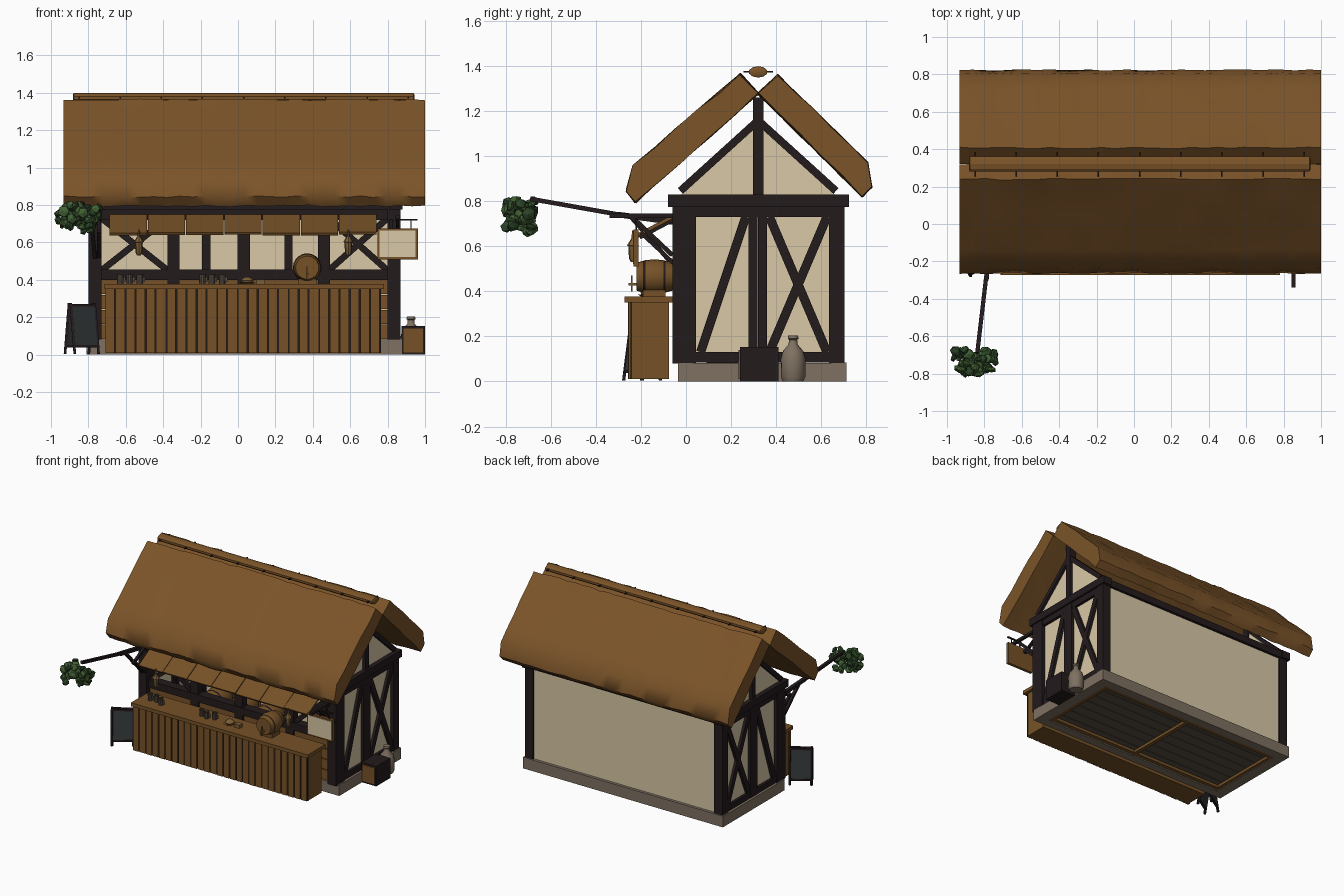
import bpy, bmesh, math, random
from mathutils import Vector, Matrix

if "Cube" in bpy.data.objects:
    bpy.data.objects.remove(bpy.data.objects["Cube"])
random.seed(4)

def mat(name, r, g, b):
    m = bpy.data.materials.new(name)
    m.diffuse_color = (r, g, b, 1)
    m.use_nodes = True
    m.node_tree.nodes["Principled BSDF"].inputs["Base Color"].default_value = m.diffuse_color
    return m

THATCH = mat("thatch", .198, .088, .022)
TIMBER = mat("dark timber", .017, .0105, .0115)
PLASTER = mat("cream plaster", .69, .58, .38)
WOOD = mat("brown wood", .18, .083, .020)
STONE = mat("stone", .21, .165, .12)
LEAF = mat("leaf green", .055, .12, .035)
DARKLEAF = mat("dark leaf green", .025, .06, .02)
SLATE = mat("slate", .032, .036, .037)
BRASS = mat("brass", .20, .11, .035)
PEWTER = mat("weathered brown", .095, .073, .052)

def finish(name, bm, m, smooth=0):
    bmesh.ops.recalc_face_normals(bm, faces=bm.faces)
    me = bpy.data.meshes.new(name)
    bm.to_mesh(me)
    bm.free()
    me.materials.append(m)
    ob = bpy.data.objects.new(name, me)
    bpy.context.collection.objects.link(ob)
    if smooth:
        bpy.ops.object.select_all(action='DESELECT')
        ob.select_set(True)
        bpy.context.view_layer.objects.active = ob
        bpy.ops.object.shade_smooth_by_angle(angle=math.radians(smooth))
    return ob

def box(name, x0, x1, y0, y1, z0, z1, m):
    bm = bmesh.new()
    M = Matrix.Translation(((x0+x1)/2, (y0+y1)/2, (z0+z1)/2)) @ Matrix.Diagonal((x1-x0, y1-y0, z1-z0, 1))
    bmesh.ops.create_cube(bm, size=1, matrix=M)
    return finish(name, bm, m)

def beam(name, p, q, across, w, d, m):
    """Bar from p to q; w is its size along 'across', d its other thickness."""
    p, q = Vector(p), Vector(q)
    u = (q-p).normalized()
    s = Vector(across)
    s = (s - u*s.dot(u)).normalized()
    t = u.cross(s)
    M = Matrix((s*w, t*d, q-p)).transposed().to_4x4()
    bm = bmesh.new()
    bmesh.ops.create_cube(bm, size=1, matrix=Matrix.Translation((p+q)/2) @ M)
    return finish(name, bm, m)

def lathe(name, prof, loc, m, axis='Z', seg=16, bands=()):
    bm = bmesh.new()
    rows = [[bm.verts.new((r*math.cos(a*math.tau/seg), r*math.sin(a*math.tau/seg), h)) for a in range(seg)] for r, h in prof]
    for k, (a, b) in enumerate(zip(rows, rows[1:])):
        for i in range(seg):
            f = bm.faces.new((a[i], a[(i+1) % seg], b[(i+1) % seg], b[i]))
            f.material_index = int(k in bands)
    bm.faces.new(rows[0])
    bm.faces.new(rows[-1])
    if axis != 'Z':
        bm.transform(Matrix.Rotation(math.pi/2, 4, 'X' if axis == 'Y' else 'Y'))
    bm.transform(Matrix.Translation(loc))
    ob = finish(name, bm, m, 35)
    ob.data.materials.append(TIMBER)
    return ob

# --- thatched roof slabs, loosely uneven along their length
def roof(name, prof):
    pts = []
    for a, b in zip(prof, prof[1:] + prof[:1]):
        n = 5 if (Vector(a)-Vector(b)).length > .4 else 1
        pts += [Vector(a).lerp(Vector(b), k/n) for k in range(n)]
    bm = bmesh.new()
    rows, nx = [], 28
    for i in range(nx+1):
        rows.append([bm.verts.new((-.932+1.932*i/nx, p.x+random.uniform(-.004, .004),
                                   p.y+random.uniform(-.005, .005))) for p in pts])
    for a, b in zip(rows, rows[1:]):
        for k in range(len(pts)):
            j = (k+1) % len(pts)
            bm.faces.new((a[k], a[j], b[j], b[k]))
    bm.faces.new(rows[0])
    bm.faces.new(rows[-1])
    finish(name, bm, THATCH, 52)

roof("front_roof", [(.32, 1.277), (.24, 1.364), (-.235, .955), (-.264, .845), (-.225, .795)])
roof("back_roof", [(.32, 1.277), (.407, 1.36), (.805, .97), (.824, .862), (.782, .82)])
ridge = lathe("ridge_roll", [(.03, -.913), (.042, -.908), (.042, .908), (.03, .913)], (0, 0, 0), THATCH, 'X', 10)
ridge.scale = (1, 1, .6)
ridge.location = (.03, .32, 1.373)
for i in range(9):
    x = -.85 + .22*i
    box("ridge_peg", x-.004, x+.004, .255, .385, 1.37, 1.378, TIMBER)

# --- stone plinth, floor and joists
for y0, y1, n in ((-.035, .03, "front"), (.645, .712, "back")):
    box(n+"_plinth", -.81, .88, y0, y1, 0, .085, STONE)
for x0, x1 in ((-.81, -.73), (.80, .88)):
    box("side_plinth", x0, x1, .03, .645, 0, .082, STONE)
for i in range(7):
    y = .03 + .088*i
    box("floor_plank", -.73, .80, y, y+.084, .025, .05, PEWTER)
for x in (-.72, .035, .78):
    box("floor_joist", x-.015, x+.015, .03, .645, .005, .025, WOOD)
for y in (.035, .61):
    box("long_joist", -.73, .80, y, y+.03, .005, .025, WOOD)

# --- end walls, mirrored about the middle of the house
CX = .035
def end(s):
    def ebox(n, d0, d1, y0, y1, z0, z1, m=TIMBER):
        a, b = sorted((CX+s*d0, CX+s*d1))
        box(n, a, b, y0, y1, z0, z1, m)
    def ebeam(n, y0, z0, y1, z1, w=.04):
        x = CX + s*.815
        beam(n, (x, y0, z0), (x, y1, z1), (1, 0, 0), .03, w, TIMBER)
    ebox("end_plaster", .79, .81, 0, .67, .09, .80, PLASTER)
    ebox("front_post", .765, .835, -.06, .045, .08, .775)
    ebox("back_post", .765, .835, .635, .702, .08, .775)
    ebox("middle_post", .78, .832, .278, .318, .085, .775)
    ebox("middle_post", .78, .832, .32, .36, .085, .775)
    ebox("end_sill", .775, .83, .04, .64, .085, .13)
    ebox("end_rail", .775, .83, .04, .64, .73, .775)
    ebox("end_tie_beam", .775, .845, -.08, .722, .775, .83)
    ebox("king_post", .78, .832, .298, .344, .83, 1.26)
    ebeam("brace", .265, .73, .065, .13)
    ebeam("brace", .37, .73, .625, .13)
    ebeam("brace", .625, .73, .37, .13)
    ebeam("gable_rafter", -.025, .845, .32, 1.158, .034)
    ebeam("gable_rafter", .665, .845, .32, 1.158, .034)
    bm = bmesh.new()
    tri = [bm.verts.new((CX+s*.79, y, z)) for y, z in ((-.02, .83), (.66, .83), (.32, 1.16))]
    r = bmesh.ops.extrude_face_region(bm, geom=[bm.faces.new(tri)])
    bmesh.ops.translate(bm, verts=[v for v in r["geom"] if isinstance(v, bmesh.types.BMVert)], vec=(s*.02, 0, 0))
    finish("gable_plaster", bm, PLASTER)
for s in (-1, 1):
    end(s)

# --- back wall
box("back_plaster", -.74, .81, .665, .69, .085, .78, PLASTER)
box("back_wall_plate", -.81, .88, .645, .71, .775, .825, TIMBER)
box("front_wall_plate", -.81, .88, -.06, .01, .775, .825, TIMBER)
for x in (-.17, .27):
    box("inner_stud", x-.022, x+.022, .64, .665, .05, .775, TIMBER)

# --- open front: boards, sill, posts and cross braces
for i in range(4):
    box("front_board", -.73, .80, -.02, .005, .085+.08*i, .16+.08*i, WOOD)
box("serving_sill", -.73, .80, -.04, .03, .40, .455, TIMBER)
box("front_rail", -.73, .80, -.04, .02, .72, .775, TIMBER)
for x in (-.345, .03, .46):
    box("front_stud", x-.033, x+.033, -.035, .02, .08, .775, TIMBER)
for x0, x1 in ((-.73, -.375), (.485, .80)):
    for a, b in ((x0, x1), (x1, x0)):
        beam("front_brace", (a, -.005, .45), (b, -.005, .73), (0, 1, 0), .03, .035, TIMBER)

# --- casks stored inside
CASK = [(.05, -.08), (.062, -.08), (.07, -.05), (.073, -.04), (.077, 0), (.073, .04), (.07, .05), (.062, .08), (.05, .08)]
for x in (-.28, -.06, .16):
    lathe("stored_cask", [(r*1.15, h*1.3) for r, h in CASK], (x, .16, .36), WOOD, 'Y', 16, (2, 5))
box("cask_rack", -.40, .28, .09, .23, .05, .275, TIMBER)

# --- counter with planked front
box("counter_core", -.70, .76, -.24, -.075, .01, .35, WOOD)
N = 27
for i in range(N):
    x = -.708 + i*1.472/N
    box("counter_plank", x, x+.0475, -.257+random.uniform(0, .004), -.24, .01, .35, WOOD)
    box("plank_gap", x+.0475, x+.0545, -.246, -.24, .01, .35, TIMBER)
box("counter_top", -.715, .78, -.272, -.06, .35, .377, WOOD)

# --- awning shingles and struts
for i in range(7):
    x = -.587 + .2045*i
    t = random.uniform(-.004, .004)
    beam("awning_panel", (x, -.04, .742), (x, -.215, .646+t), (1, 0, 0), .2, .014, WOOD)
for x in (-.745, .82):
    beam("awning_strut", (x, -.05, .52), (x, -.20, .66), (1, 0, 0), .02, .018, TIMBER)
    beam("awning_arm", (x, -.04, .725), (x, -.205, .638), (1, 0, 0), .02, .016, TIMBER)

# --- hanging lanterns
for x in (-.53, .59):
    lathe("lantern", [(.010, .53), (.018, .545), (.021, .60), (.027, .603), (.007, .635), (.004, .67)], (x, -.235, 0), BRASS, 'Z', 8)

# --- tapped cask, mugs and bread on the counter
lathe("counter_cask", CASK, (.37, -.14, .465), WOOD, 'Y', 20, (2, 5))
box("cask_cradle", .32, .42, -.19, -.09, .377, .405, WOOD)
box("tap", .364, .376, -.255, -.215, .425, .437, BRASS)
box("tap_handle", .366, .374, -.245, -.237, .40, .47, BRASS)
for x in (-.63, -.58, -.525, -.19, -.14, -.085):
    y = -.17 + random.uniform(-.03, .03)
    lathe("mug", [(.017, .377), (.018, .42), (.019, .428), (.014, .428), (.013, .39)], (x, y, 0), PEWTER, 'Z', 10)
    box("mug_handle", x+.016, x+.028, y-.003, y+.003, .388, .415, PEWTER)
lathe("bread_plate", [(.03, .377), (.045, .386)], (.05, -.17, 0), WOOD, 'Z', 14)
lathe("bread", [(.03, .386), (.034, .396), (.02, .412), (.006, .416)], (.05, -.17, 0), BRASS, 'Z', 10)
box("bread_block", .10, .145, -.19, -.15, .377, .402, BRASS)

# --- hanging sign on its bracket
box("sign_bracket", .843, .863, -.34, -.05, .725, .745, TIMBER)
beam("sign_strut", (.853, -.06, .56), (.853, -.24, .73), (1, 0, 0), .016, .02, TIMBER)
box("sign_rod", .84, .96, -.226, -.216, .716, .726, TIMBER)
box("sign_frame", .745, .962, -.232, -.21, .51, .675, WOOD)
box("sign_panel", .757, .95, -.236, -.232, .522, .663, PLASTER)
for x in (.85, .925):
    box("sign_hanger", x-.003, x+.003, -.224, -.218, .675, .72, TIMBER)

# --- pole with leafy bundle
beam("bush_pole", (-.765, -.04, .705), (-.79, -.30, .74), (1, 0, 0), .025, .025, TIMBER)
beam("bush_pole", (-.79, -.28, .737), (-.838, -.69, .81), (1, 0, 0), .022, .02, TIMBER)
beam("pole_strut", (-.765, -.06, .52), (-.785, -.24, .725), (1, 0, 0), .02, .02, TIMBER)
LOBES = [Vector(c) for c in ((-.925, -.725, .755), (-.785, -.725, .735), (-.855, -.75, .75))]
for i in range(60):
    p = LOBES[i % 3] + Vector((random.uniform(-.045, .045), random.uniform(-.055, .055), random.uniform(-.07, .052)))
    bm = bmesh.new()
    bmesh.ops.create_icosphere(bm, subdivisions=1, radius=random.uniform(.024, .036))
    bm.transform(Matrix.Translation(p) @ Matrix.Rotation(random.uniform(0, 6), 4, Vector((random.random(), random.random(), .3)))
                 @ Matrix.Diagonal((1, 1, .6, 1)))
    finish("leaf_clump", bm, LEAF if i % 5 < 3 else DARKLEAF)

# --- folding slate board, turned toward the right
spin = Matrix.Translation((-.835, -.195, 0)) @ Matrix.Rotation(math.radians(32), 4, 'Z')
for s in (-1, 1):
    def P(x, z): return spin @ Vector((x, s*(.05-.15*z), z))
    for x in (-.075, .075):
        beam("board_leg", P(x, .005), P(x, .275), (1, 0, 0), .014, .014, TIMBER)
    for z in (.045, .265):
        beam("board_rail", P(-.075, z), P(.075, z), (0, 0, 1), .014, .014, TIMBER)
    beam("slate_panel", P(0, .05), P(0, .26), spin.to_3x3() @ Vector((1, 0, 0)), .14, .008, SLATE)

# --- crate and jug beside the right wall
box("crate", .875, 1.0, .24, .41, 0, .152, TIMBER)
box("crate_front", .885, .99, .232, .24, .012, .14, WOOD)
lathe("jug", [(.045, 0), (.054, .02), (.055, .10), (.045, .135), (.02, .165), (.018, .185), (.024, .19), (.022, .203)], (.925, .475, 0), STONE, 'Z', 16)
